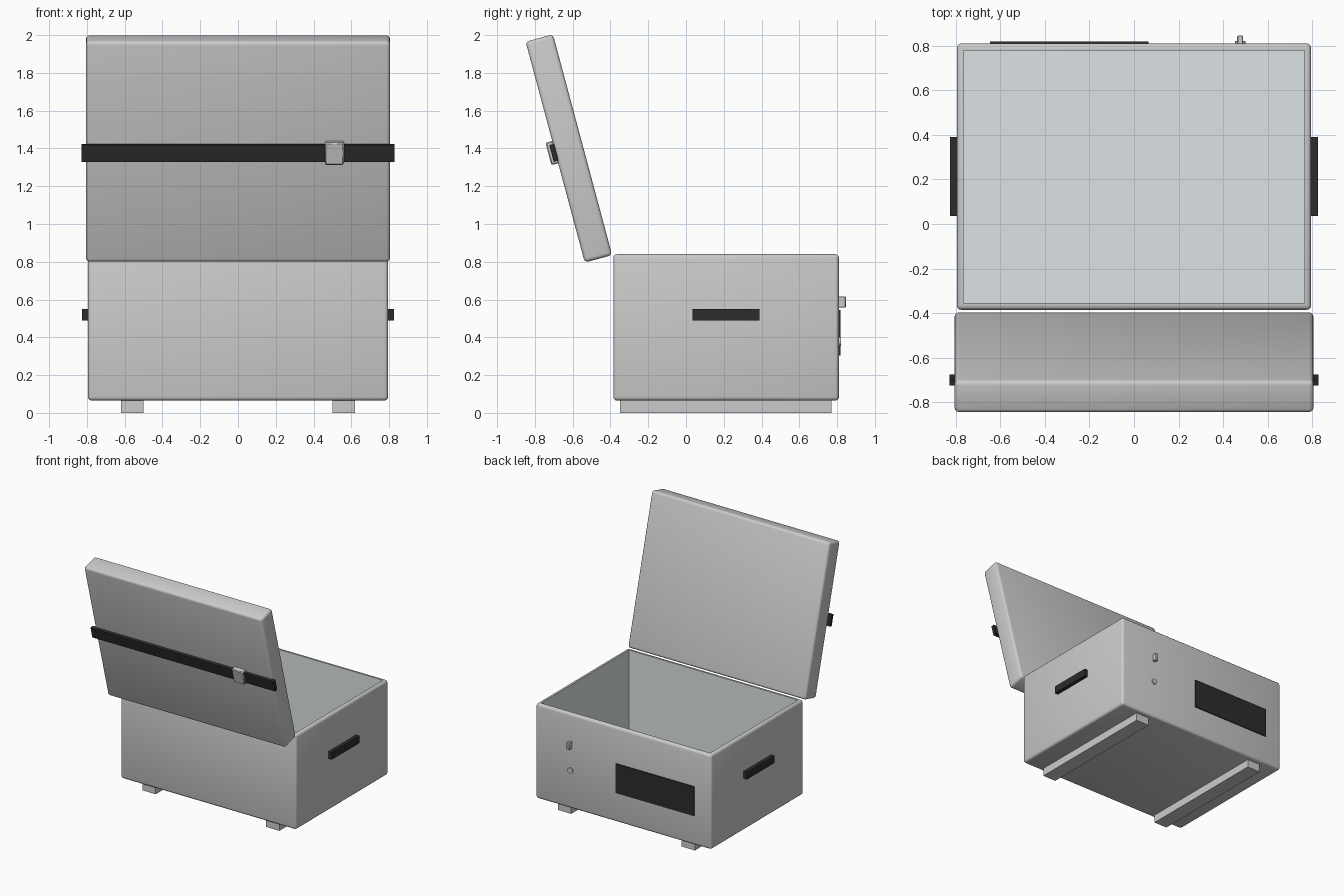
import bpy, bmesh, math
from mathutils import Vector, Matrix

if "Cube" in bpy.data.objects:
    bpy.data.objects.remove(bpy.data.objects["Cube"])

BLACK = bpy.data.materials.new("black_rubber")
BLACK.diffuse_color = (0.025, 0.025, 0.025, 1)
BLACK.use_nodes = True
BLACK.node_tree.nodes["Principled BSDF"].inputs["Base Color"].default_value = BLACK.diffuse_color
LINER = bpy.data.materials.new("liner_grey")
LINER.diffuse_color = (0.72, 0.77, 0.78, 1)
LINER.use_nodes = True
LINER.node_tree.nodes["Principled BSDF"].inputs["Base Color"].default_value = LINER.diffuse_color


def finish(bm, name, mat=None, smooth=False):
    me = bpy.data.meshes.new(name)
    bmesh.ops.recalc_face_normals(bm, faces=bm.faces[:])
    bm.to_mesh(me)
    bm.free()
    ob = bpy.data.objects.new(name, me)
    bpy.context.collection.objects.link(ob)
    if mat:
        me.materials.append(mat)
    if smooth:
        bpy.ops.object.select_all(action='DESELECT')
        ob.select_set(True)
        bpy.context.view_layer.objects.active = ob
        bpy.ops.object.shade_smooth_by_angle(angle=math.radians(40))
    return ob


def block_bm(lo, hi, bevel=0, segments=1):
    lo, hi = Vector(lo), Vector(hi)
    bm = bmesh.new()
    bmesh.ops.create_cube(bm, size=1)
    bmesh.ops.scale(bm, vec=hi - lo, verts=bm.verts)
    bmesh.ops.translate(bm, vec=(lo + hi) / 2, verts=bm.verts)
    if bevel:
        bmesh.ops.bevel(bm, geom=bm.edges[:], offset=bevel, segments=segments,
                        profile=0.5, affect='EDGES')
    return bm


def block(name, lo, hi, mat=None, bevel=0, segments=1):
    return finish(block_bm(lo, hi, bevel, segments), name, mat, bevel > 0)


# Open tub: rounded block, top face inset to a rim and pushed down
bm = block_bm((-0.795, -0.385, 0.065), (0.795, 0.81, 0.84), 0.02, 3)
bm.normal_update()
top = max(bm.faces, key=lambda f: f.calc_center_median().z + f.calc_area())
top = max((f for f in bm.faces if f.normal.z > 0.99), key=lambda f: f.calc_area())
bmesh.ops.inset_individual(bm, faces=[top], thickness=0.015)
floor = bmesh.ops.extrude_discrete_faces(bm, faces=[top])['faces'][0]
bmesh.ops.translate(bm, vec=(0, 0, -0.74), verts=floor.verts[:])
for f in {floor} | {g for e in floor.edges for g in e.link_faces}:
    f.material_index = 1
tub = finish(bm, "case_tub", None, True)
grey = bpy.data.materials.new("case_grey")
grey.diffuse_color = (0.8, 0.8, 0.8, 1)
grey.use_nodes = True
grey.node_tree.nodes["Principled BSDF"].inputs["Base Color"].default_value = grey.diffuse_color
tub.data.materials.append(grey)
tub.data.materials.append(LINER)

# Lid with strap and buckle, leaning back 15 degrees
lean = Matrix.Translation((0, -0.62, 1.40)) @ Matrix.Rotation(math.radians(15), 4, 'X')
lid_parts = [
    block("lid", (-0.805, -0.075, -0.605), (0.805, 0.075, 0.605), None, 0.02, 3),
    block("lid_strap", (-0.828, -0.096, -0.072), (0.828, -0.07, 0.02), BLACK),
    block("strap_buckle", (0.46, -0.112, -0.085), (0.56, -0.07, 0.037), None, 0.006, 1),
]
for ob in lid_parts:
    ob.matrix_world = lean
for ob in lid_parts[1:]:
    ob.matrix_world = lean @ Matrix.Translation((0, 0, 0.024))

# Side handles and bottom runners
for s, side in ((-1, "left"), (1, "right")):
    xs = sorted((s * 0.78, s * 0.825))
    block(side + "_handle", (xs[0], 0.035, 0.49), (xs[1], 0.39, 0.55), BLACK)
    xs = sorted((s * 0.5, s * 0.62))
    block(side + "_runner", (xs[0], -0.35, 0), (xs[1], 0.77, 0.075))

# Opening-side panel, latch and round lock
block("dark_panel", (-0.645, 0.80, 0.305), (0.065, 0.818, 0.545), BLACK)
block("latch", (0.463, 0.80, 0.557), (0.49, 0.846, 0.617), None, 0.004, 1)
bm = bmesh.new()
bmesh.ops.create_cone(bm, cap_ends=True, segments=24, radius1=0.023, radius2=0.023,
                      depth=0.03,
                      matrix=Matrix.Translation((0.477, 0.805, 0.378))
                      @ Matrix.Rotation(math.pi / 2, 4, 'X'))
finish(bm, "round_lock", None, True)
